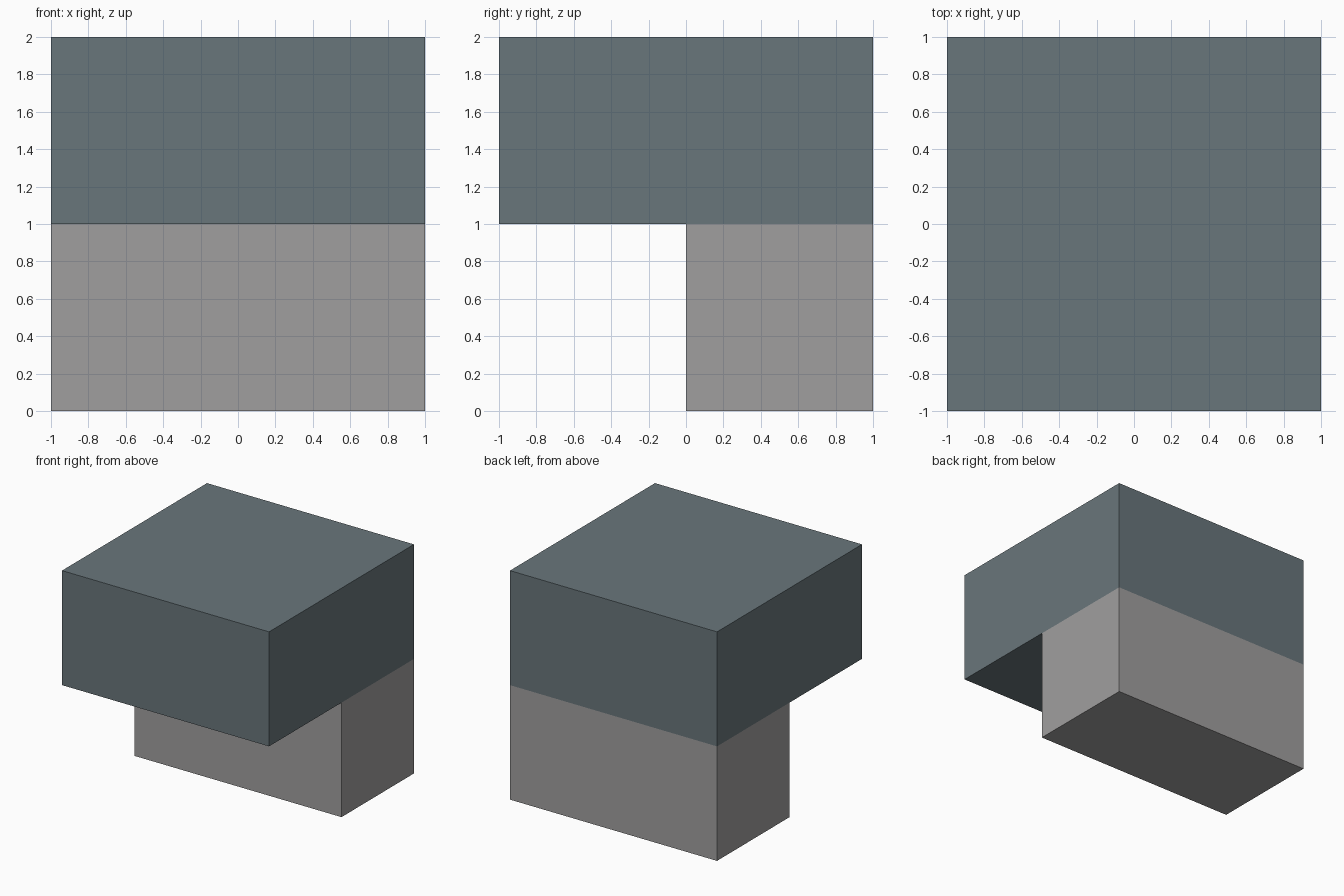
import bpy

if "Cube" in bpy.data.objects:
    bpy.data.objects.remove(bpy.data.objects["Cube"])


def material(name, srgb):
    # sRGB bytes to linear diffuse colour
    lin = [((c / 255 + 0.055) / 1.055) ** 2.4 for c in srgb]
    mat = bpy.data.materials.new(name)
    mat.diffuse_color = (*lin, 1)
    mat.use_nodes = True
    mat.node_tree.nodes["Principled BSDF"].inputs["Base Color"].default_value = mat.diffuse_color
    return mat


def block(name, lo, hi, mat):
    centre = [(a + b) / 2 for a, b in zip(lo, hi)]
    bpy.ops.mesh.primitive_cube_add(size=1, location=centre)
    ob = bpy.context.object
    ob.name = name
    ob.scale = [b - a for a, b in zip(lo, hi)]
    bpy.ops.object.transform_apply(location=False, rotation=False, scale=True)
    ob.data.materials.append(mat)
    return ob


# Overhanging upper slab
block("upper_slab", (-1, -1, 1), (1, 1, 2), material("slate_blue_grey", (105, 118, 123)))
# Supporting block under the back half
block("lower_support", (-1, 0, 0), (1, 1, 1), material("stone_grey", (160, 159, 159)))
